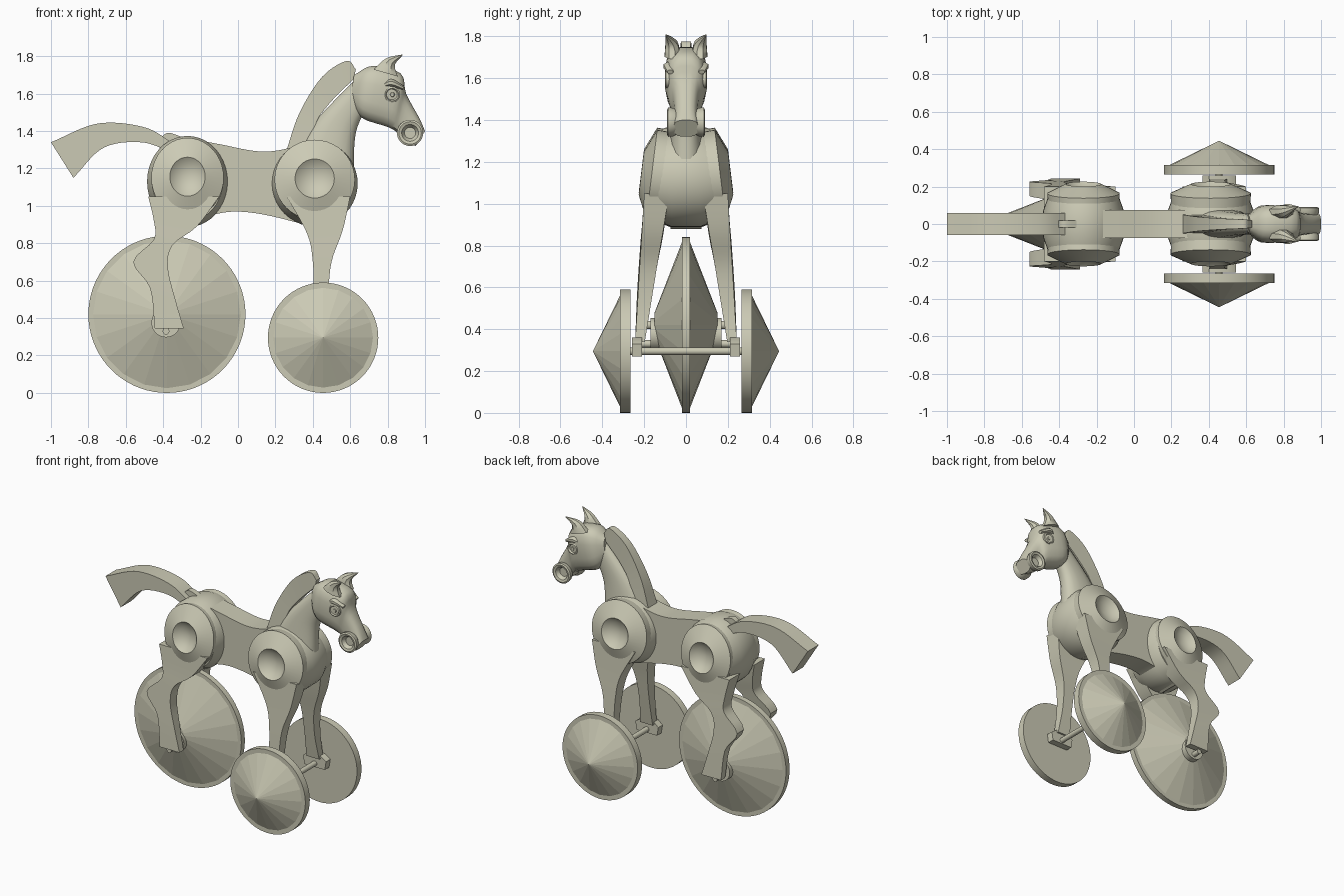
import bpy, bmesh
from math import sin, cos, pi, radians, copysign
from mathutils import Vector, Matrix

default_cube = bpy.data.objects.get("Cube")
if default_cube:
    bpy.data.objects.remove(default_cube)

COLOR = (0.6, 0.59, 0.46, 1)
stone = bpy.data.materials.new("pale_stone")
stone.use_nodes = True
stone.diffuse_color = COLOR
stone.node_tree.nodes["Principled BSDF"].inputs["Base Color"].default_value = COLOR


def skin(name, rings, smooth):
    """Join equal rings of points into one closed skin."""
    bm = bmesh.new()
    rows = [[bm.verts.new(point) for point in ring] for ring in rings]
    count = len(rows[0])
    for row, following in zip(rows, rows[1:]):
        for i in range(count):
            j = (i + 1) % count
            bm.faces.new((row[i], row[j], following[j], following[i]))
    for end in (rows[0], rows[-1]):
        bm.faces.new(end)
    bmesh.ops.remove_doubles(bm, verts=bm.verts, dist=0.0001)
    bmesh.ops.recalc_face_normals(bm, faces=bm.faces)
    mesh = bpy.data.meshes.new(name)
    bm.to_mesh(mesh)
    bm.free()
    mesh.materials.append(stone)
    if smooth:
        mesh.shade_smooth()
        mesh.set_sharp_from_angle(angle=radians(smooth))
    part = bpy.data.objects.new(name, mesh)
    bpy.context.collection.objects.link(part)


def along(keys, t):
    """Value at t on a smooth curve that runs through all keys."""
    last = len(keys) - 1
    if last == 0:
        return keys[0]
    padded = [keys[0] * 2 - keys[1], *keys, keys[last] * 2 - keys[last - 1]]
    i = min(int(t * last), last - 1)
    u = t * last - i
    a, b, c, d = padded[i:i + 4]
    slope_in, slope_out = (c - a) / 2, (d - b) / 2
    ease = u * u * (3 - 2 * u)
    return (b * (1 - ease) + c * ease + slope_in * (u * (1 - u) * (1 - u))
            - slope_out * (u * u * (1 - u)))


def sweep(name, upper, lower, width, shift=(0,), side=1, sides=4, power=0, steps=20, smooth=35):
    """Sections between two side-view edges; power zero with four sides makes a box."""
    upper = [Vector(point) for point in upper]
    lower = [Vector(point) for point in lower]
    rings = []
    for step in range(steps + 1):
        t = step / steps
        high, low = along(upper, t), along(lower, t)
        ring = []
        for i in range(sides):
            angle = 2 * pi * (i + 0.5) / sides
            across, up = [copysign(abs(v) ** power, v) for v in (sin(angle), cos(angle))]
            spot = (high + low) / 2 + (high - low) / 2 * up
            ring.append((spot.x, side * (along(shift, t) + along(width, t) * across), spot.y))
        rings.append(ring)
    skin(name, rings, smooth)


def lathe(name, profile, center, sides=40, scale=(1, 1), side=1, tilt=0, smooth=35):
    """Turn (y, radius) points about the y axis; tilt moves the bottom outward."""
    turn = Matrix.Rotation(radians(tilt), 3, 'X')
    rings = []
    for y, radius in profile:
        ring = []
        for i in range(sides):
            angle = 2 * pi * i / sides
            spot = turn @ Vector((radius * scale[0] * cos(angle), y,
                                  radius * scale[1] * sin(angle)))
            ring.append((center[0] + spot.x, side * spot.y, center[1] + spot.z))
        rings.append(ring)
    skin(name, rings, smooth)


def rod(name, center, radius, reach, sides=40):
    """Cylinder across the whole width."""
    lathe(name, [(-reach, radius), (reach, radius)], center, sides)


# Key places, as (x, z)
SHOULDER, HIP = (0.41, 1.12), (-0.27, 1.13)
FRONT_HUB, REAR_HUB = (0.455, 0.295), (-0.38, 0.42)
FRONT_RADIUS, REAR_RADIUS = FRONT_HUB[1], REAR_HUB[1]
EYE, NOSTRIL = (0.825, 1.595), (0.92, 1.39)

# Trunk: flat saddle board between two bulging barrels
sweep("body", upper=[(-0.3, 1.37), (-0.1, 1.33), (0.15, 1.29), (0.4, 1.34)],
      lower=[(-0.3, 0.88), (-0.1, 0.96), (0.1, 0.96), (0.4, 0.89)], width=[0.075])
BARREL = [(-0.15, 0.2), (-0.07, 0.23), (0.07, 0.23), (0.15, 0.2)]
lathe("chest_barrel", BARREL, SHOULDER)
lathe("rump_barrel", BARREL, HIP, scale=(0.94, 1.06))

# Tail
sweep("tail", upper=[(-0.34, 1.33), (-0.5, 1.42), (-0.75, 1.44), (-1, 1.34)],
      lower=[(-0.36, 1.29), (-0.52, 1.34), (-0.72, 1.31), (-0.88, 1.15)], width=[0.06])
sweep("tail_root", upper=[(-0.42, 1.36), (-0.37, 1.39), (-0.28, 1.36)],
      lower=[(-0.42, 1.3), (-0.28, 1.3)], width=[0.02])

# Neck and mane
sweep("neck", upper=[(0.29, 1.25), (0.41, 1.45), (0.63, 1.68)],
      lower=[(0.62, 1.12), (0.63, 1.38), (0.69, 1.53)],
      width=[0.09, 0.066, 0.05], sides=16, power=0.8)
sweep("mane", upper=[(0.26, 1.3), (0.33, 1.5), (0.45, 1.69), (0.58, 1.775), (0.63, 1.73)],
      lower=[(0.38, 1.3), (0.42, 1.45), (0.5, 1.56), (0.6, 1.66), (0.62, 1.68)],
      width=[0.05, 0.03, 0.02])

# Head, from poll to muzzle
sweep("head", upper=[(0.62, 1.7), (0.72, 1.75), (0.87, 1.71), (0.9, 1.6), (0.97, 1.47), (1, 1.4)],
      lower=[(0.6, 1.57), (0.66, 1.47), (0.8, 1.42), (0.85, 1.39), (0.87, 1.36), (0.95, 1.32)],
      width=[0.045, 0.1, 0.09, 0.065, 0.055, 0.06], sides=16, power=0.7)

DISHED_DISC = [(0.06, 0.21), (0.165, 0.215), (0.215, 0.105), (0.185, 0.07), (0.17, 0)]

for side, tag in ((1, "left"), (-1, "right")):
    # Dished joints
    lathe("shoulder_disc_" + tag, DISHED_DISC, SHOULDER, side=side, tilt=7)
    lathe("hip_disc_" + tag, DISHED_DISC, HIP, scale=(0.9, 1), side=side, tilt=7)

    # Legs splay outward and thin toward the ground
    splay = dict(width=[0.06, 0.023], shift=[0.14, 0.22], side=side)
    sweep("front_leg_" + tag,
          upper=[(0.6, 1.05), (0.56, 0.87), (0.5, 0.7), (0.485, 0.52), (0.5, 0.34)],
          lower=[(0.26, 1.05), (0.37, 0.85), (0.4, 0.7), (0.405, 0.52), (0.4, 0.34)], **splay)
    sweep("hoof_" + tag, upper=[(0.5, 0.36), (0.545, 0.33), (0.535, 0.27)],
          lower=[(0.4, 0.36), (0.365, 0.33), (0.375, 0.27)],
          width=[0.024], shift=[0.234], side=side, steps=2)
    sweep("hind_leg_" + tag,
          upper=[(-0.1, 1.05), (-0.22, 0.89), (-0.35, 0.79),
                 (-0.375, 0.67), (-0.335, 0.5), (-0.29, 0.345)],
          lower=[(-0.48, 1.05), (-0.45, 0.92), (-0.45, 0.82),
                 (-0.56, 0.7), (-0.47, 0.56), (-0.445, 0.345)], **splay)

    # Front wheel: flat rim and faceted cone
    lathe("front_rim_" + tag, [(0.265, FRONT_RADIUS), (0.315, FRONT_RADIUS)],
          FRONT_HUB, sides=64, side=side)
    lathe("front_cone_" + tag, [(0.31, FRONT_RADIUS - 0.018), (0.445, 0)],
          FRONT_HUB, sides=20, side=side, smooth=0)

    # Rear wheel: faceted half, cut short at the hub
    lathe("rear_cone_" + tag, [(0.018, REAR_RADIUS - 0.02), (0.15, 0.06)],
          REAR_HUB, sides=20, side=side, smooth=0)

    # Ears curve forward to a point
    sweep("ear_" + tag, upper=[(0.72, 1.73), (0.79, 1.79), (0.88, 1.81)],
          lower=[(0.86, 1.69), (0.84, 1.75), (0.88, 1.805)], width=[0.04, 0.03, 0.002],
          shift=[0.065, 0.07, 0.095], side=side, sides=8, power=1, steps=8)

    # Eye with a ring and pupil, under a brow
    lathe("eye_" + tag, [(0.05, 0.042), (0.095, 0.042), (0.1, 0.034), (0.088, 0.026),
                         (0.088, 0.014), (0.096, 0.01)], EYE, sides=24, side=side)
    sweep("brow_" + tag, upper=[(0.77, 1.65), (0.82, 1.68), (0.89, 1.64)],
          lower=[(0.77, 1.63), (0.82, 1.635), (0.88, 1.62)], width=[0.015, 0.035, 0.015],
          shift=[0.075], side=side, sides=8, power=1, steps=8)

    # Flared nostril
    lathe("nostril_" + tag, [(0.03, 0.05), (0.06, 0.068), (0.085, 0.07), (0.09, 0.06),
                             (0.085, 0.045), (0.06, 0.03)], NOSTRIL, side=side)

# Rear rim, hub and axles
rod("rear_rim", REAR_HUB, REAR_RADIUS, 0.02, sides=72)
rod("rear_hub", (-0.385, 0.375), 0.078, 0.17)
rod("rear_axle", REAR_HUB, 0.02, 0.21)
rod("rear_pin", (-0.385, 0.33), 0.018, 0.225)
rod("front_axle", FRONT_HUB, 0.018, 0.28)
